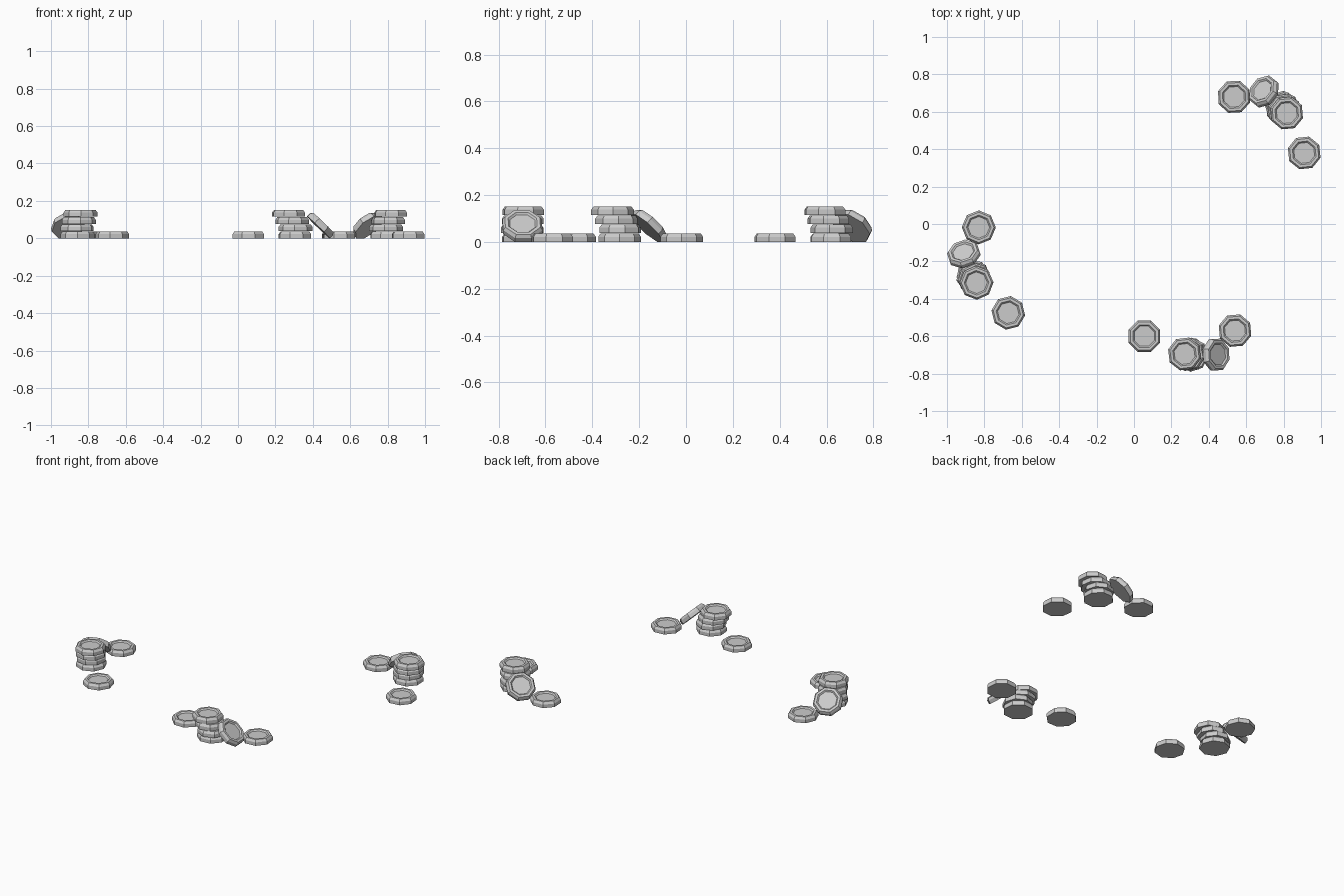
import bpy, bmesh, math
from mathutils import Vector, Matrix

if "Cube" in bpy.data.objects:
    bpy.data.objects.remove(bpy.data.objects["Cube"])

R = 0.091          # coin corner radius
PITCH = 0.0385     # stack spacing
TILT = math.radians(44)

# Coin: eight-sided lathe with chamfered rim and recessed face
profile = [(R, 0), (R, 0.022), (0.081, 0.036), (0.066, 0.036), (0.058, 0.028)]
bm = bmesh.new()
rings = [[bm.verts.new((r * math.cos(i * math.pi / 4 + math.pi / 8),
                        r * math.sin(i * math.pi / 4 + math.pi / 8), z))
          for i in range(8)] for r, z in profile]
for lo, hi in zip(rings, rings[1:]):
    for i in range(8):
        j = (i + 1) % 8
        bm.faces.new((lo[i], lo[j], hi[j], hi[i]))
bm.faces.new(rings[0][::-1])
bm.faces.new(rings[-1])
coin_mesh = bpy.data.meshes.new("coin")
bm.to_mesh(coin_mesh)
bm.free()


def coin(name, x, y, z=0.0, spin=0.0, lean=None):
    """Place a coin; lean is the heading its face tips toward."""
    m = Matrix.Rotation(math.radians(spin), 4, 'Z')
    if lean is not None:
        m = Matrix.Rotation(lean, 4, 'Z') @ Matrix.Rotation(TILT, 4, 'Y')
    ob = bpy.data.objects.new(name, coin_mesh)
    ob.matrix_world = Matrix.Translation((x, y, z)) @ m
    bpy.context.collection.objects.link(ob)


# Each pile: flat coin by the leaning one, far flat coin, outward side, spins
piles = [
    ("front", (0.54, -0.57), (0.055, -0.60), 1, (5, 0)),
    ("right", (0.535, 0.68), (0.91, 0.38), 1, (3, 6)),
    ("left", (-0.83, -0.018), (-0.672, -0.475), -1, (22, 14)),
]
# Stack coins: offset along the pile, offset outward, bottom to top
stack = [(0.0, 0.113), (-0.003, 0.115), (0.015, 0.111), (0.034, 0.108)]

for name, near, far, side, spins in piles:
    near, far = Vector(near), Vector(far)
    mid = (near + far) / 2
    along = (far - near).normalized()
    out = Vector((-along.y, along.x)) * side
    coin(name + "_flat_coin_near", *near, spin=spins[0])
    coin(name + "_flat_coin_far", *far, spin=spins[1])
    for k, (a, b) in enumerate(stack):
        p = mid + along * a + out * b
        coin(f"{name}_stack_coin_{k + 1}", *p, z=k * PITCH, spin=spins[0] + (0, 14, 6, 2)[k])
    # Coin leaning on the stack
    p = mid - along * 0.125 + out * 0.122
    coin(name + "_leaning_coin", *p, z=R * math.cos(math.pi / 8) * math.sin(TILT),
         lean=math.atan2(-along.y, -along.x))
